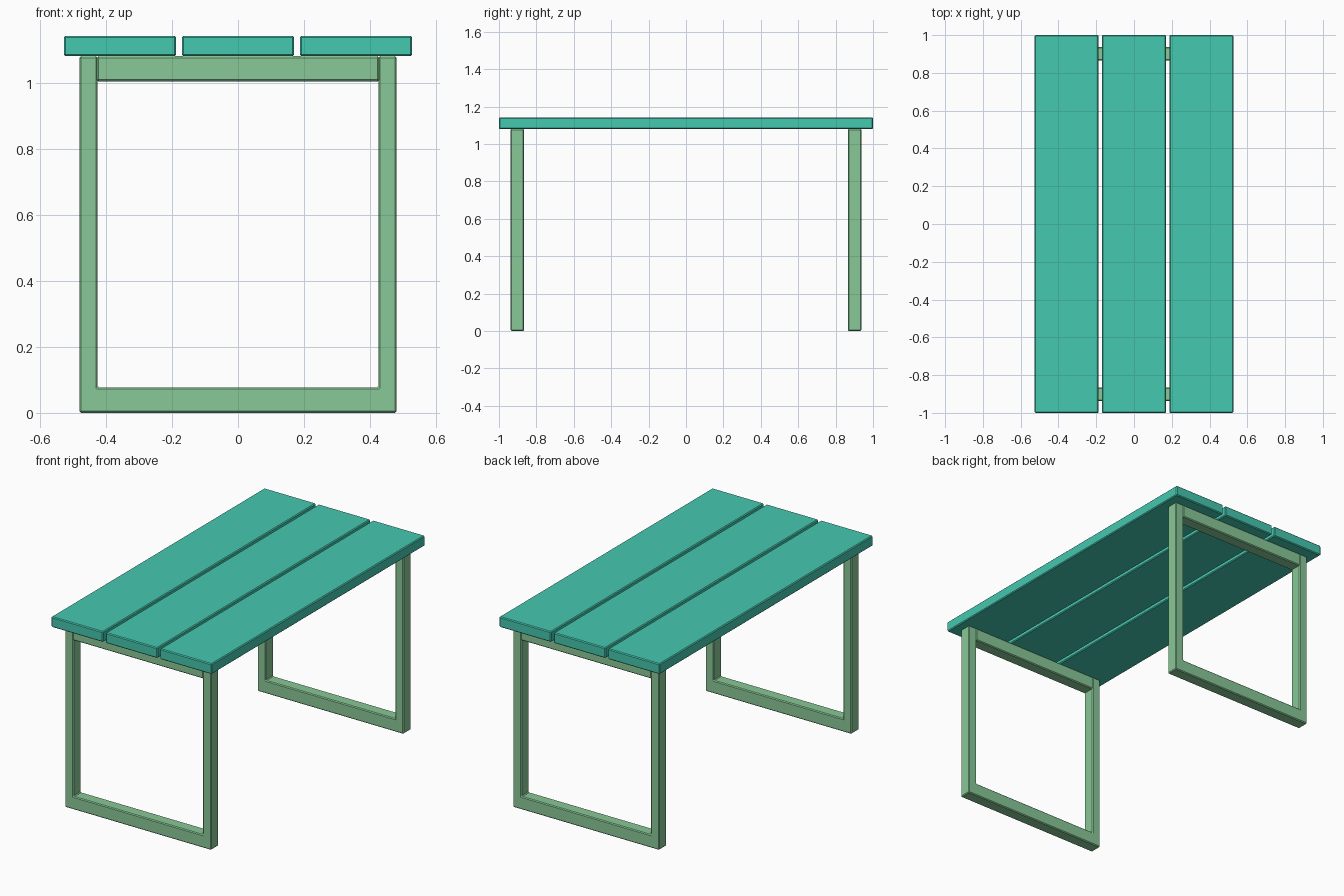
import bpy, bmesh

if "Cube" in bpy.data.objects:
    bpy.data.objects.remove(bpy.data.objects["Cube"])


def material(name, color):
    m = bpy.data.materials.new(name)
    m.diffuse_color = color
    m.use_nodes = True
    m.node_tree.nodes["Principled BSDF"].inputs["Base Color"].default_value = m.diffuse_color
    return m


TEAL = material("teal_paint", (0.06, 0.58, 0.43, 1))
GREEN = material("green_paint", (0.25, 0.58, 0.31, 1))


def extruded(name, profile, y0, y1, mat, bevel=0.005):
    """Extrude an xz outline from y0 to y1 and chamfer its edges."""
    bm = bmesh.new()
    face = bm.faces.new([bm.verts.new((x, y0, z)) for x, z in profile])
    ext = bmesh.ops.extrude_face_region(bm, geom=[face])
    verts = [v for v in ext["geom"] if isinstance(v, bmesh.types.BMVert)]
    bmesh.ops.translate(bm, vec=(0, y1 - y0, 0), verts=verts)
    bmesh.ops.recalc_face_normals(bm, faces=bm.faces)
    mesh = bpy.data.meshes.new(name)
    bm.to_mesh(mesh)
    bm.free()
    ob = bpy.data.objects.new(name, mesh)
    bpy.context.collection.objects.link(ob)
    mesh.materials.append(mat)
    mod = ob.modifiers.new("chamfer", "BEVEL")
    mod.width = bevel
    mod.segments = 1
    return ob


def rect(x0, x1, z0, z1):
    return [(x0, z0), (x1, z0), (x1, z1), (x0, z1)]


# Three table top planks
for name, x in (("left", -0.357), ("middle", 0), ("right", 0.357)):
    extruded(f"{name}_plank", rect(x - 0.17, x + 0.17, 1.08, 1.142), -1, 1, TEAL)

# U-shaped leg frames, each closed by a top rail
OUT, IN, TOP, BASE = 0.48, 0.425, 1.08, 0.077
U_SHAPE = [(-OUT, 0), (OUT, 0), (OUT, TOP), (IN, TOP),
           (IN, BASE), (-IN, BASE), (-IN, TOP), (-OUT, TOP)]
for name, y in (("front", -0.902), ("back", 0.902)):
    extruded(f"{name}_leg_frame", U_SHAPE, y - 0.036, y + 0.036, GREEN)
    extruded(f"{name}_top_rail", rect(-IN - 0.003, IN + 0.003, 1.004, TOP),
             y - 0.036, y + 0.036, GREEN)
